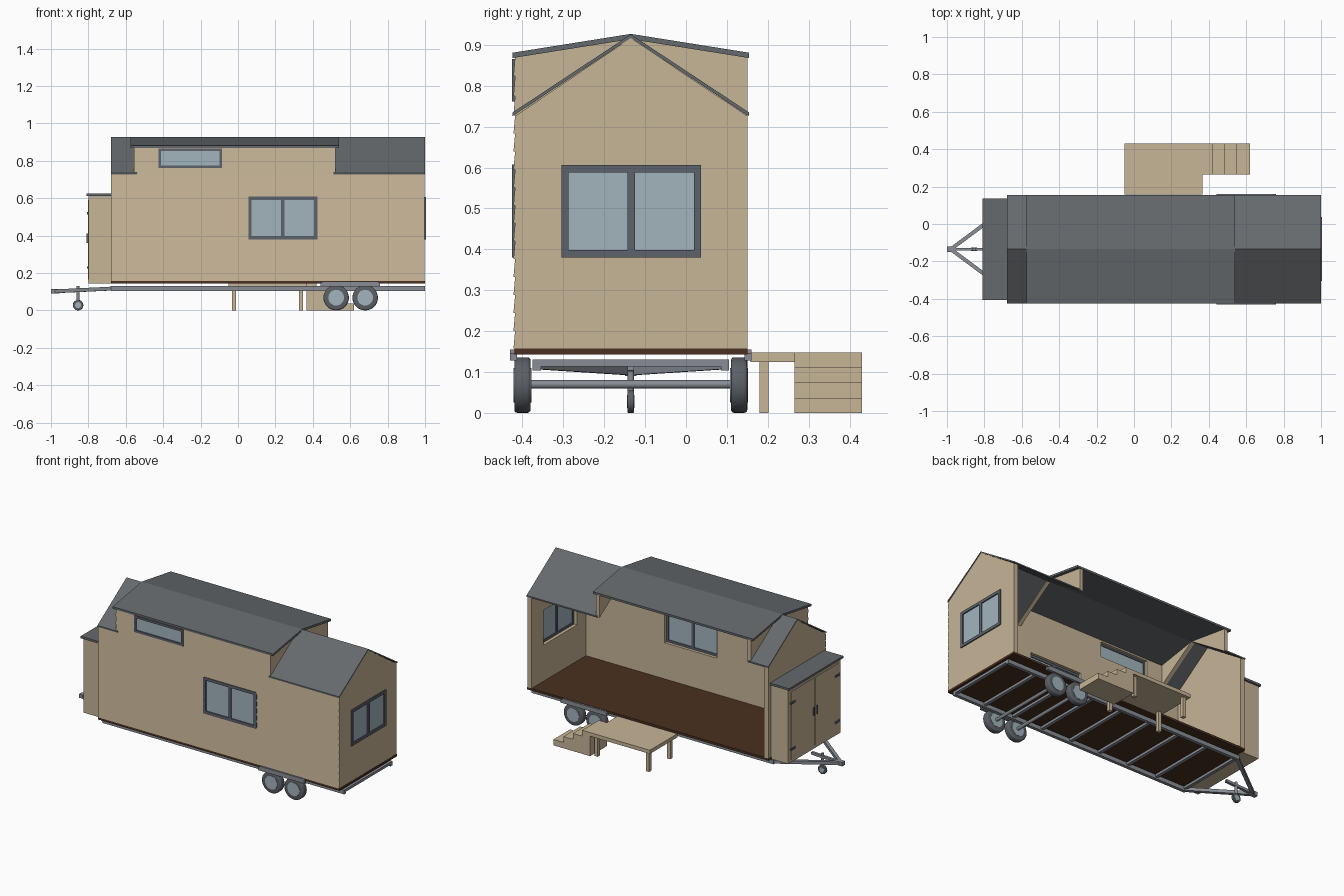
import bpy, bmesh, math
from mathutils import Vector

cube = bpy.data.objects.get("Cube")
if cube:
    bpy.data.objects.remove(cube)


def material(name, color):
    m = bpy.data.materials.new(name)
    m.use_nodes = True
    m.diffuse_color = (*color, 1)
    node = next(n for n in m.node_tree.nodes if n.type == 'BSDF_PRINCIPLED')
    node.inputs["Base Color"].default_value = (*color, 1)
    return m


TAN = material("tan wood", (0.57, 0.46, 0.31))
ROOF = material("slate roof", (0.13, 0.143, 0.153))
FRAME = material("dark frame grey", (0.11, 0.125, 0.15))
GLASS = material("pale blue glass", (0.36, 0.46, 0.51))
STEEL = material("trailer steel", (0.25, 0.27, 0.30))
RUBBER = material("tyre grey", (0.105, 0.115, 0.13))
BROWN = material("dark brown floor", (0.07, 0.03, 0.014))

MID = -0.135            # y of the ridge line
FRONT, BACK = -0.42, 0.15


def finish(name, bm, mat):
    bmesh.ops.recalc_face_normals(bm, faces=bm.faces)
    mesh = bpy.data.meshes.new(name)
    bm.to_mesh(mesh)
    bm.free()
    mesh.materials.append(mat)
    ob = bpy.data.objects.new(name, mesh)
    bpy.context.collection.objects.link(ob)
    return ob


def box(name, x, y, z, mat):
    bm = bmesh.new()
    bmesh.ops.create_cube(bm, size=1)
    for v in bm.verts:
        v.co = [r[0] if c < 0 else r[1] for r, c in zip((x, y, z), v.co)]
    return finish(name, bm, mat)


def prism(name, profile, span, axis, mat):
    """Extrude a (y, z) profile along x, or an (x, z) profile along y."""
    place = (lambda p, s: (s, *p)) if axis == 'x' else (lambda p, s: (p[0], s, p[1]))
    bm = bmesh.new()
    face = bm.faces.new([bm.verts.new(place(p, span[0])) for p in profile])
    new = bmesh.ops.extrude_face_region(bm, geom=[face])["geom"]
    shift = Vector(place((0, 0), span[1] - span[0]))
    bmesh.ops.translate(bm, vec=shift, verts=[g for g in new if isinstance(g, bmesh.types.BMVert)])
    return finish(name, bm, mat)


def beam(name, a, b, size, mat):
    a, b = Vector(a), Vector(b)
    bm = bmesh.new()
    bmesh.ops.create_cube(bm, size=1)
    bmesh.ops.scale(bm, vec=(size, size, (b - a).length), verts=bm.verts)
    ob = finish(name, bm, mat)
    ob.location = (a + b) / 2
    ob.rotation_euler = (b - a).to_track_quat('Z', 'Y').to_euler()
    return ob


def cylinder(name, center, radius, length, mat, bevel=0, upright=False):
    bm = bmesh.new()
    bmesh.ops.create_cone(bm, cap_ends=True, segments=32, radius1=radius, radius2=radius, depth=length)
    if bevel:
        rims = [e for e in bm.edges if abs(e.verts[0].co.z - e.verts[1].co.z) < 1e-5]
        bmesh.ops.bevel(bm, geom=rims, offset=bevel, segments=3, profile=0.5, affect='EDGES')
    ob = finish(name, bm, mat)
    ob.location = center
    if not upright:
        ob.rotation_euler.x = math.pi / 2
    bpy.ops.object.select_all(action='DESELECT')
    ob.select_set(True)
    bpy.context.view_layer.objects.active = ob
    bpy.ops.object.shade_smooth_by_angle(angle=math.radians(40))
    return ob


def cut(wall, x, y, z):
    cutter = box(wall.name + "_cutter", x, y, z, TAN)
    cutter.hide_render = True
    cutter.hide_viewport = True
    cutter.display_type = 'WIRE'
    mod = wall.modifiers.new("window opening", 'BOOLEAN')
    mod.operation, mod.solver, mod.object = 'DIFFERENCE', 'EXACT', cutter


def window(name, wall, side, u, z, mullion=True, w=0.018):
    """Opening, frame and glass in the front (-y) or the end (+x) wall."""
    if side == 'front':
        span = lambda u0, u1, a, b: ((u0, u1), (FRONT - a, FRONT - b))
    else:
        span = lambda u0, u1, a, b: ((1 + b, 1 + a), (u0, u1))
    m = 0.004
    cut(wall, *span(u[0] + m, u[1] - m, 0.05, -0.06), (z[0] + m, z[1] - m))
    bars = [(u[0], u[0] + w, *z), (u[1] - w, u[1], *z),
            (u[0] + w, u[1] - w, z[0], z[0] + w), (u[0] + w, u[1] - w, z[1] - w, z[1])]
    if mullion:
        c = sum(u) / 2
        bars.append((c - w / 2, c + w / 2, z[0] + w, z[1] - w))
    for u0, u1, z0, z1 in bars:
        box(name + "_frame", *span(u0, u1, 0.005, -0.012), (z0, z1), FRAME)
    box(name + "_glass", *span(u[0] + w, u[1] - w, -0.002, -0.007), (z[0] + w, z[1] - w), GLASS)


def siding(name, span, z0, z1, rows):
    step = (z1 - z0) / rows
    profile = [(FRONT + 0.03, z1), (FRONT + 0.03, z0)]
    for i in range(rows):
        profile += [(FRONT - 0.002, z0 + i * step), (FRONT + 0.002, z0 + (i + 1) * step)]
    return prism(name, profile, span, 'x', TAN)


def gable_roof(name, span, eave, ridge, thick):
    y0, y1 = FRONT - 0.004, BACK + 0.004
    profile = [(y0, eave), (MID, ridge), (y1, eave),
               (y1, eave - thick), (MID, ridge - thick), (y0, eave - thick)]
    return prism(name, profile, span, 'x', ROOF)


# House shell, open at the back
box("floor", (-0.68, 1.0), (FRONT, BACK), (0.143, 0.157), BROWN)
lower_wall = siding("front_wall", (-0.678, 0.998), 0.157, 0.727, 13)
upper_wall = siding("dormer_front_wall", (-0.555, 0.52), 0.727, 0.872, 3)
gable = [(FRONT + 0.002, 0.157), (BACK, 0.157), (BACK, 0.726), (MID, 0.917), (FRONT + 0.002, 0.726)]
left_wall = prism("left_end_wall", gable, (0.968, 0.998), 'x', TAN)
prism("right_end_wall", gable, (-0.678, -0.648), 'x', TAN)
cheek = [(FRONT + 0.002, 0.727), (FRONT + 0.002, 0.87), (MID, 0.917), (BACK, 0.87), (BACK, 0.727), (MID, 0.915)]
for x in (-0.555, 0.495):
    prism("dormer_cheek", cheek, (x, x + 0.025), 'x', TAN)

# Roofs
gable_roof("left_low_roof", (0.51, 1.0), 0.735, 0.926, 0.009)
gable_roof("right_low_roof", (-0.68, -0.54), 0.735, 0.926, 0.009)
gable_roof("dormer_roof", (-0.575, 0.54), 0.881, 0.927, 0.013)

# Windows
window("front_window", lower_wall, 'front', (0.055, 0.425), (0.38, 0.608))
window("dormer_window", upper_wall, 'front', (-0.425, -0.085), (0.762, 0.866), False, 0.014)
window("end_window", left_wall, 'end', (-0.305, 0.037), (0.38, 0.606))

# Storage locker on the tongue end
box("locker", (-0.798, -0.678), (-0.395, 0.125), (0.145, 0.61), TAN)
box("locker_roof", (-0.81, -0.678), (-0.405, 0.135), (0.612, 0.625), ROOF)
for s in (-1, 1):
    y = sorted((MID + s * 0.003, MID + s * 0.235))
    box("locker_door", (-0.802, -0.797), y, (0.165, 0.59), TAN)
    for z in (0.23, 0.52):
        y = sorted((MID + s * 0.2, MID + s * 0.245))
        box("door_hinge", (-0.808, -0.798), y, (z - 0.006, z + 0.006), FRAME)
    y = sorted((MID + s * 0.012, MID + s * 0.02))
    box("door_handle", (-0.81, -0.8), y, (0.36, 0.41), FRAME)

# Trailer chassis, mirrored about the ridge line
for s in (-1, 1):
    rail = MID + s * 0.23
    box("side_rail", (-0.68, 1.0), (rail - 0.01, rail + 0.01), (0.104, 0.13), STEEL)
    beam("tongue_arm", (-0.98, MID, 0.102), (-0.67, rail, 0.117), 0.02, STEEL)
    guard = sorted((MID + s * 0.278, MID + s * 0.295))
    prism("fender", [(0.44, 0.128), (0.44, 0.145), (0.455, 0.155), (0.745, 0.155), (0.76, 0.145), (0.76, 0.128)],
          guard, 'y', STEEL)
    for x in (0.525, 0.68):
        center = (x, MID + s * 0.265, 0.068)
        cylinder("tyre", center, 0.068, 0.04, RUBBER, 0.008)
        cylinder("wheel_hub", center, 0.042, 0.044, GLASS)
for i in range(9):
    x = -0.67 + i * 0.2075
    box("cross_member", (x - 0.01, x + 0.01), (MID - 0.225, MID + 0.225), (0.114, 0.13), STEEL)
for x in (0.525, 0.68):
    cylinder("axle", (x, MID, 0.07), 0.01, 0.52, STEEL)

# Hitch and jack wheel
box("hitch", (-1.0, -0.955), (MID - 0.014, MID + 0.014), (0.09, 0.114), STEEL)
beam("tongue_centre", (-0.97, MID, 0.104), (-0.78, MID, 0.112), 0.016, STEEL)
cylinder("jack_post", (-0.855, MID, 0.085), 0.008, 0.09, STEEL, upright=True)
cylinder("jack_wheel", (-0.855, MID, 0.028), 0.028, 0.016, RUBBER, 0.003)
cylinder("jack_hub", (-0.855, MID, 0.028), 0.016, 0.018, GLASS)

# Deck and steps behind the house
box("deck", (-0.05, 0.365), (0.158, 0.43), (0.125, 0.148), TAN)
for x in (-0.032, 0.325):
    for y in (0.18, 0.39):
        box("deck_leg", (x, x + 0.022), (y, y + 0.022), (0, 0.127), TAN)
edges = [0.365, 0.42, 0.485, 0.55, 0.62]
steps = [(edges[-1], 0), (edges[0], 0)]
for i in range(4):
    z = 0.148 - i * 0.037
    steps += [(edges[i], z), (edges[i + 1], z)]
prism("steps", steps, (0.265, 0.43), 'y', TAN)
